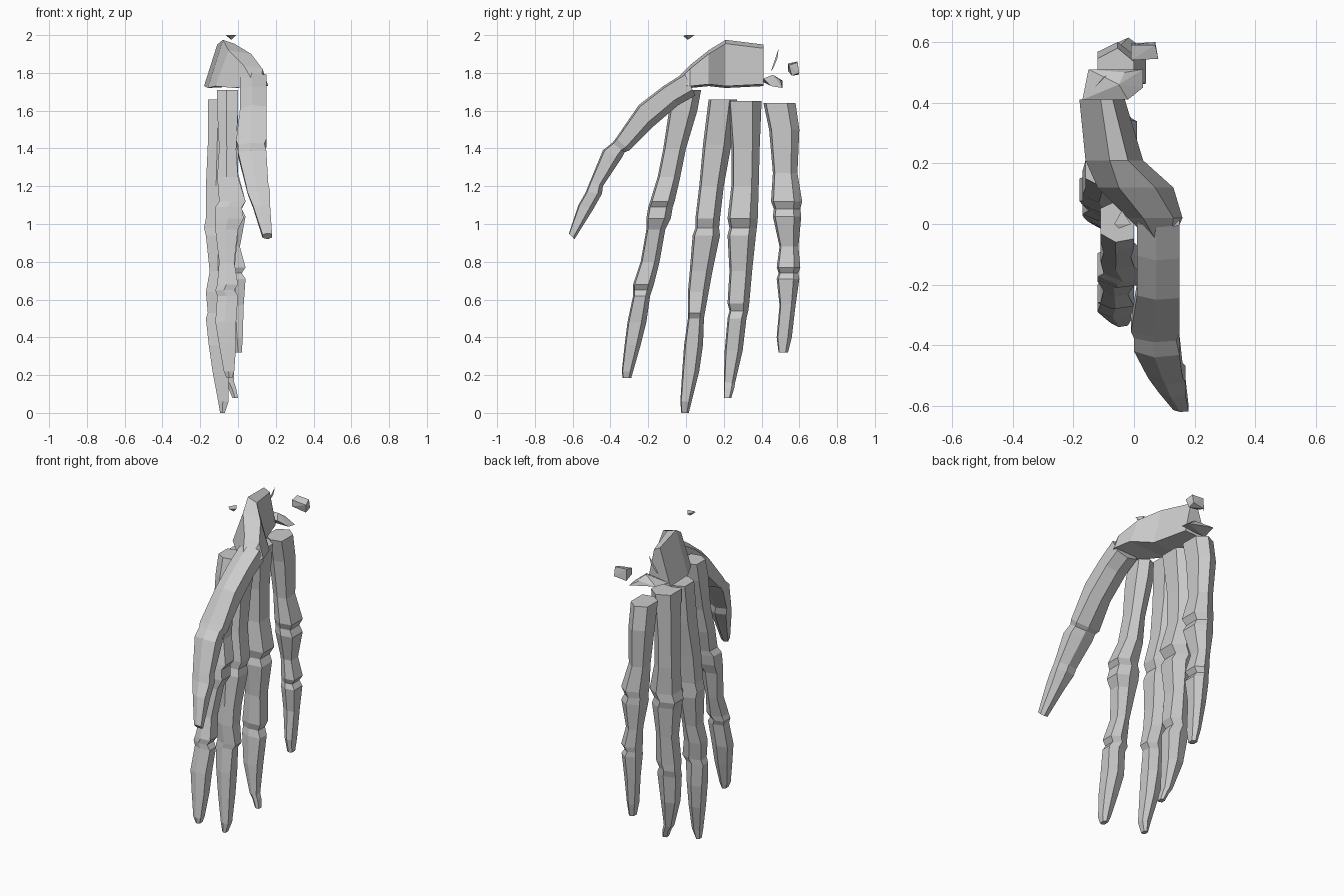
import bpy, bmesh

# Lopsided six-sided bone section: (across y, along x), both 0..1
BONE = [(0.08, 1), (0.74, 1), (1, 0.55), (0.8, 0), (0.2, 0), (0, 0.45)]


def make_object(name, bm):
    bmesh.ops.recalc_face_normals(bm, faces=bm.faces)
    mesh = bpy.data.meshes.new(name)
    bm.to_mesh(mesh)
    bm.free()
    ob = bpy.data.objects.new(name, mesh)
    bpy.context.collection.objects.link(ob)
    return ob


def loft(name, loops):
    bm = bmesh.new()
    rings = [[bm.verts.new(p) for p in loop] for loop in loops]
    n = len(rings[0])
    for a, b in zip(rings, rings[1:]):
        for i in range(n):
            j = (i + 1) % n
            bm.faces.new((a[i], a[j], b[j], b[i]))
    bm.faces.new(rings[0])
    bm.faces.new(rings[-1])
    return make_object(name, bm)


def bone(name, rings):
    # each ring: edge A (y, z), edge B (y, z), x range
    loops = []
    for ya, za, yb, zb, x0, x1 in rings:
        loops.append([(x0 + (x1 - x0) * v, ya + (yb - ya) * u, za + (zb - za) * u)
                      for u, v in BONE])
    return loft(name, loops)


def finger(name, rows):
    # each row: z, y range, x range
    return bone(name, [(ya, z, yb, z, x0, x1) for z, ya, yb, x0, x1 in rows])


def chip(name, points):
    bm = bmesh.new()
    for p in points:
        bm.verts.new(p)
    bmesh.ops.convex_hull(bm, input=bm.verts)
    return make_object(name, bm)


# Fingers, from knuckle end down to the tip
finger("index_finger", [
    (1.71, -0.06, 0.08, -0.11, 0.00), (1.60, -0.09, 0.06, -0.11, 0.00),
    (1.40, -0.12, 0.00, -0.10, -0.01), (1.25, -0.15, -0.03, -0.11, 0.00),
    (1.12, -0.19, -0.06, -0.10, 0.04), (1.09, -0.20, -0.07, -0.12, 0.02),
    (1.03, -0.21, -0.08, -0.12, 0.03), (0.97, -0.21, -0.11, -0.12, 0.00),
    (0.80, -0.24, -0.14, -0.10, -0.02), (0.68, -0.28, -0.17, -0.11, 0.00),
    (0.65, -0.28, -0.18, -0.12, -0.02), (0.62, -0.28, -0.19, -0.11, 0.00),
    (0.48, -0.31, -0.21, -0.12, -0.01), (0.36, -0.325, -0.24, -0.10, -0.01),
    (0.22, -0.34, -0.28, -0.075, -0.02), (0.185, -0.335, -0.29, -0.06, -0.03)])
finger("middle_finger", [
    (1.66, 0.12, 0.27, -0.16, -0.03), (1.42, 0.09, 0.24, -0.16, -0.05),
    (1.20, 0.07, 0.20, -0.17, -0.05), (1.03, 0.05, 0.18, -0.17, -0.02),
    (0.98, 0.05, 0.175, -0.18, -0.04), (0.94, 0.035, 0.18, -0.17, -0.03),
    (0.75, 0.02, 0.14, -0.15, -0.05), (0.64, 0.01, 0.12, -0.17, -0.05),
    (0.53, 0.01, 0.10, -0.16, -0.03), (0.50, 0.01, 0.095, -0.17, -0.05),
    (0.36, -0.01, 0.09, -0.155, -0.05), (0.22, -0.02, 0.07, -0.135, -0.05),
    (0.06, -0.03, 0.03, -0.105, -0.05), (0.0, -0.025, 0.015, -0.095, -0.07)])
finger("ring_finger", [
    (1.65, 0.22, 0.40, -0.15, -0.01), (1.40, 0.24, 0.39, -0.15, -0.03),
    (1.20, 0.24, 0.385, -0.15, -0.03), (1.03, 0.22, 0.38, -0.15, 0.01),
    (0.98, 0.23, 0.375, -0.165, -0.02), (0.94, 0.22, 0.37, -0.15, 0.00),
    (0.75, 0.23, 0.35, -0.13, -0.02), (0.58, 0.22, 0.335, -0.14, -0.01),
    (0.54, 0.23, 0.33, -0.14, -0.03), (0.50, 0.22, 0.32, -0.14, -0.01),
    (0.33, 0.205, 0.30, -0.12, -0.02), (0.16, 0.20, 0.26, -0.07, -0.02),
    (0.13, 0.20, 0.255, -0.05, -0.01), (0.08, 0.20, 0.24, -0.03, 0.0)])
finger("little_finger", [
    (1.64, 0.41, 0.58, -0.12, 0.00), (1.50, 0.44, 0.60, -0.12, 0.00),
    (1.27, 0.46, 0.59, -0.10, 0.00), (1.12, 0.45, 0.615, -0.09, 0.04),
    (1.08, 0.465, 0.605, -0.09, 0.02), (1.04, 0.46, 0.61, -0.09, 0.04),
    (0.88, 0.495, 0.595, -0.07, 0.01), (0.77, 0.48, 0.605, -0.06, 0.04),
    (0.74, 0.49, 0.595, -0.06, 0.02), (0.71, 0.48, 0.60, -0.06, 0.04),
    (0.57, 0.495, 0.58, -0.05, 0.03), (0.40, 0.48, 0.56, -0.03, 0.025),
    (0.32, 0.49, 0.54, -0.015, 0.02)])

# Thumb, splayed away from the hand
bone("thumb", [
    (-0.01, 1.80, 0.05, 1.68, 0.01, 0.15), (-0.12, 1.73, -0.04, 1.63, 0.01, 0.15),
    (-0.25, 1.63, -0.18, 1.51, 0.01, 0.15), (-0.37, 1.455, -0.30, 1.39, -0.01, 0.15),
    (-0.39, 1.43, -0.325, 1.38, 0.00, 0.14), (-0.44, 1.39, -0.34, 1.35, 0.00, 0.15),
    (-0.51, 1.22, -0.44, 1.20, 0.04, 0.16), (-0.53, 1.17, -0.445, 1.16, 0.05, 0.17),
    (-0.57, 1.10, -0.49, 1.08, 0.08, 0.17), (-0.62, 0.95, -0.59, 0.92, 0.13, 0.18)])

# Wrist block: each row is y, bottom x range, top x range, bottom z, top z
wrist = [(-0.05, 0.05, 0.13, 0.07, 0.12, 1.72, 1.77),
         (0.02, -0.02, 0.16, 0.03, 0.13, 1.71, 1.84),
         (0.12, -0.12, 0.13, -0.05, 0.07, 1.72, 1.92),
         (0.21, -0.16, 0.03, -0.08, -0.02, 1.71, 1.975),
         (0.41, -0.18, -0.03, -0.11, -0.07, 1.72, 1.95)]
loft("wrist", [[(b0, y, z0 + 0.01), (b1, y, z0 + 0.02), (t1, y, z1 - 0.02), (t0, y, z1)]
               for y, b0, b1, t0, t1, z0, z1 in wrist])

# Loose wrist fragments
chip("wrist_fragment_low", [(-0.17, 0.41, 1.75), (-0.02, 0.41, 1.77), (-0.15, 0.51, 1.76),
                            (0.03, 0.51, 1.72), (0.03, 0.45, 1.73), (-0.05, 0.46, 1.79),
                            (-0.03, 0.50, 1.76)])
chip("wrist_splinter", [(-0.13, 0.45, 1.81), (-0.12, 0.46, 1.82), (-0.09, 0.49, 1.93),
                        (-0.10, 0.485, 1.88)])
chip("wrist_pebble", [(-0.01, 0.54, 1.85), (-0.01, 0.59, 1.86), (-0.01, 0.54, 1.81),
                      (-0.01, 0.595, 1.79), (0.08, 0.545, 1.84), (0.07, 0.59, 1.855),
                      (0.07, 0.56, 1.785), (0.07, 0.60, 1.80)])
chip("wrist_crumb", [(-0.065, 0.0, 2.0), (-0.01, 0.0, 2.0), (-0.04, 0.045, 2.0),
                     (-0.035, 0.01, 1.975), (-0.05, -0.015, 1.995)])
